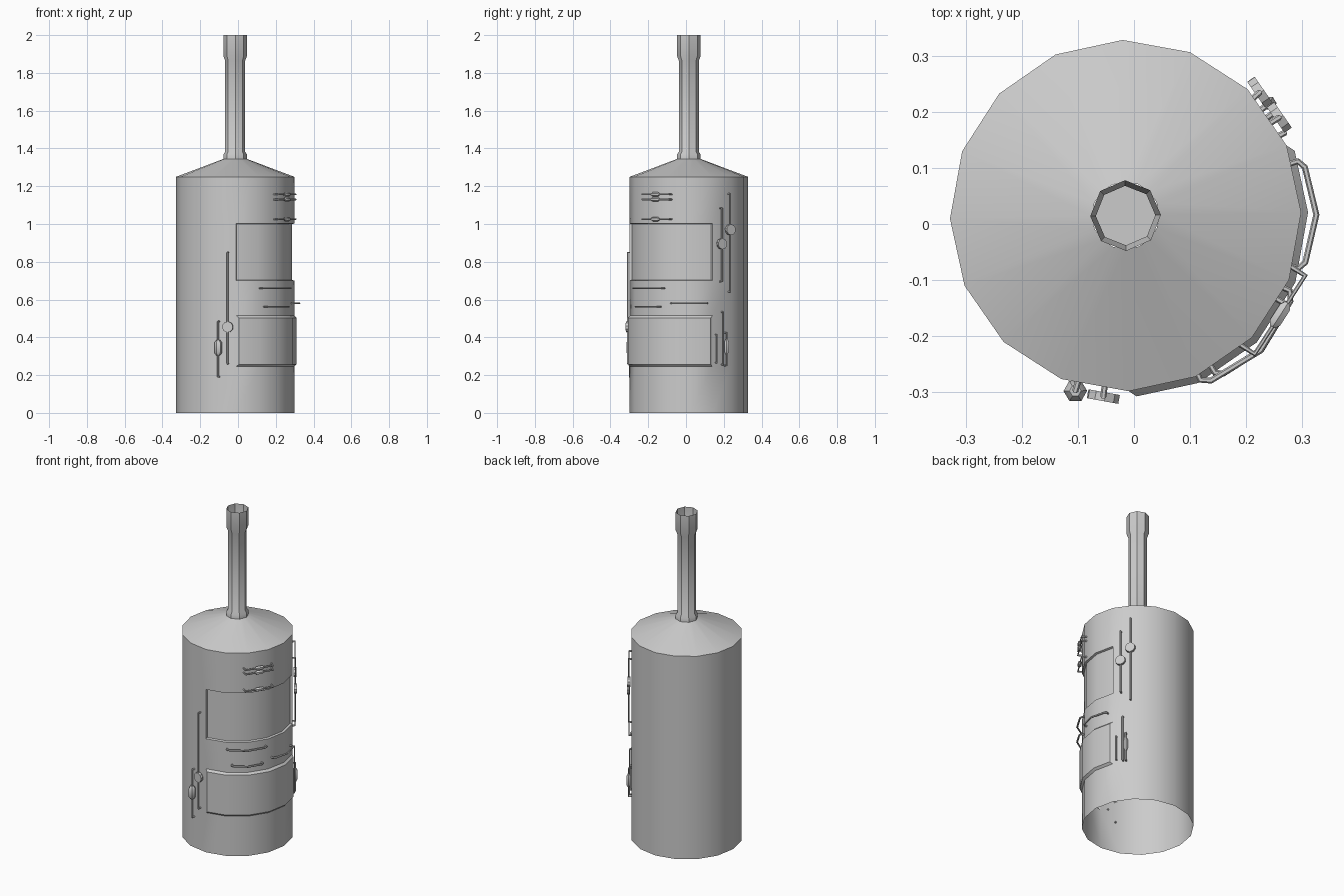
import bpy, bmesh
from math import cos, sin, radians, degrees, atan2, pi
from mathutils import Vector

if "Cube" in bpy.data.objects:
    bpy.data.objects.remove(bpy.data.objects["Cube"])

CX, CY = -0.015, 0.015          # axis of the stove


def polar(deg, r, z):
    a = radians(deg)
    return Vector((CX + r * cos(a), CY + r * sin(a), z))


def smooth(obj, angle=35):
    bpy.ops.object.select_all(action='DESELECT')
    obj.select_set(True)
    bpy.context.view_layer.objects.active = obj
    bpy.ops.object.shade_smooth_by_angle(angle=radians(angle))


def lathe(name, profile, sides, centre=(0, 0, 0), axis=(0, 0, 1), start=1.0,
          cap_bottom=False, cap_top=False, edit=None):
    """Spin (radius, height) points round an axis."""
    bm = bmesh.new()
    rings = []
    for r, h in profile:
        rings.append([bm.verts.new((r * cos(radians(start) + 2 * pi * i / sides),
                                    r * sin(radians(start) + 2 * pi * i / sides), h))
                      for i in range(sides)])
    for a, b in zip(rings, rings[1:]):
        for i in range(sides):
            j = (i + 1) % sides
            bm.faces.new((a[i], a[j], b[j], b[i]))
    if cap_bottom:
        bm.faces.new(rings[0][::-1])
    if cap_top:
        bm.faces.new(rings[-1])
    bm.normal_update()
    if edit:
        edit(bm)
    q = Vector((0, 0, 1)).rotation_difference(Vector(axis))
    for v in bm.verts:
        v.co = q @ v.co + Vector(centre)
    me = bpy.data.meshes.new(name)
    bm.to_mesh(me)
    bm.free()
    obj = bpy.data.objects.new(name, me)
    bpy.context.collection.objects.link(obj)
    smooth(obj)
    return obj


def rod(name, points, r=0.0055):
    """Thin bent bar through the given points."""
    cu = bpy.data.curves.new(name, 'CURVE')
    cu.dimensions = '3D'
    cu.bevel_depth = r
    cu.bevel_resolution = 1
    cu.use_fill_caps = True
    sp = cu.splines.new('POLY')
    sp.points.add(len(points) - 1)
    for p, co in zip(sp.points, points):
        p.co = (*co, 1)
    obj = bpy.data.objects.new(name, cu)
    bpy.context.collection.objects.link(obj)
    bpy.ops.object.select_all(action='DESELECT')
    obj.select_set(True)
    bpy.context.view_layer.objects.active = obj
    bpy.ops.object.convert(target='MESH')
    smooth(bpy.context.object)


def grip(name, centre, axis, length, r):
    """Six-sided slider with tapered ends."""
    h = length / 2
    lathe(name, [(r * .5, -h), (r, -h * .65), (r, h * .65), (r * .5, h)], 6,
          centre, axis, cap_bottom=True, cap_top=True)


# Drum with sunken upper door, raised lower door and conical roof
def doors(bm):
    def pick(z0, z1):
        out = []
        for f in bm.faces:
            c = f.calc_center_median()
            if -89 < degrees(atan2(c.y, c.x)) < 23.5 and z0 < c.z < z1:
                out.append(f)
        return out
    bmesh.ops.inset_region(bm, faces=pick(.7, 1.005), thickness=0.004, depth=-0.011,
                           use_even_offset=True, use_boundary=True)
    bmesh.ops.inset_region(bm, faces=pick(.25, .51), thickness=0.012, depth=0.012,
                           use_even_offset=True, use_boundary=True)


R = 0.313
lathe("stove_drum", [(R, 0), (R, .245), (R, .515), (R, .70), (R, 1.003), (R, 1.25),
                     (.06, 1.345)], 16, (CX, CY, 0), edit=doors)

# Chimney pipe, open at the top
lathe("chimney", [(.063, 1.34), (.063, 1.368), (.053, 1.383), (.053, 1.865),
                  (.063, 1.89), (.063, 2.0)], 8, (CX, CY, 0), cap_bottom=True)

# Vertical rails: angle, bottom, top, slider kind, slider height
RR = 0.325
rails = [(263, .255, .855, 'disc', .455), (254, .185, .49, 'grip', .345),
         (32.6, .69, 1.09, 'disc', .895), (42.6, .635, 1.165, 'disc', .97),
         (27.5, .26, .42, None, 0), (34.7, .25, .54, None, 0),
         (38, .245, .43, 'grip', .35)]
for i, (a, z0, z1, kind, zk) in enumerate(rails):
    rr = RR if kind else .320
    rod(f"vertical_rail_{i}", [polar(a, .30, z0 + .006), polar(a, rr, z0 + .006),
                               polar(a, rr, z1 - .006), polar(a, .30, z1 - .006)])
    face = 259.75 if a > 200 else 34.75
    n = Vector((cos(radians(face)), sin(radians(face)), 0))
    if kind == 'disc':
        lathe(f"rail_knob_{i}", [(.029, -.008), (.029, .008)], 10, polar(a, rr, zk), n,
              cap_bottom=True, cap_top=True)
    elif kind == 'grip':
        grip(f"rail_grip_{i}", polar(a, rr, zk), (0, 0, 1), .08,
             .021 if a > 200 else .013)

# Short straight rails with sliders above the upper door
mid = radians(-32.75)
out = Vector((cos(mid), sin(mid), 0))
side = Vector((-out.y, out.x, 0))
for i, z in enumerate((1.157, 1.130, 1.026)):
    c = Vector((CX, CY, z)) + out * .327
    rod(f"top_rail_{i}", [c - side * .083 - out * .035, c - side * .083,
                          c + side * .083, c + side * .083 - out * .035], .005)
    grip(f"top_slider_{i}", c, side, .05, .012)

# Bent handles between the doors: start angle, end angle, height
for i, (a, b, z) in enumerate(((-65.5, -24.6, .66), (-60.4, -28.9, .562), (-17, 17.5, .58))):
    m, d = (a + b) / 2, (b - a) * .07
    rod(f"bent_handle_{i}", [polar(a, .30, z), polar(a, .322, z), polar(a + d, .331, z),
                             polar(m, .34, z), polar(b - d, .331, z),
                             polar(b, .322, z), polar(b, .30, z)])
